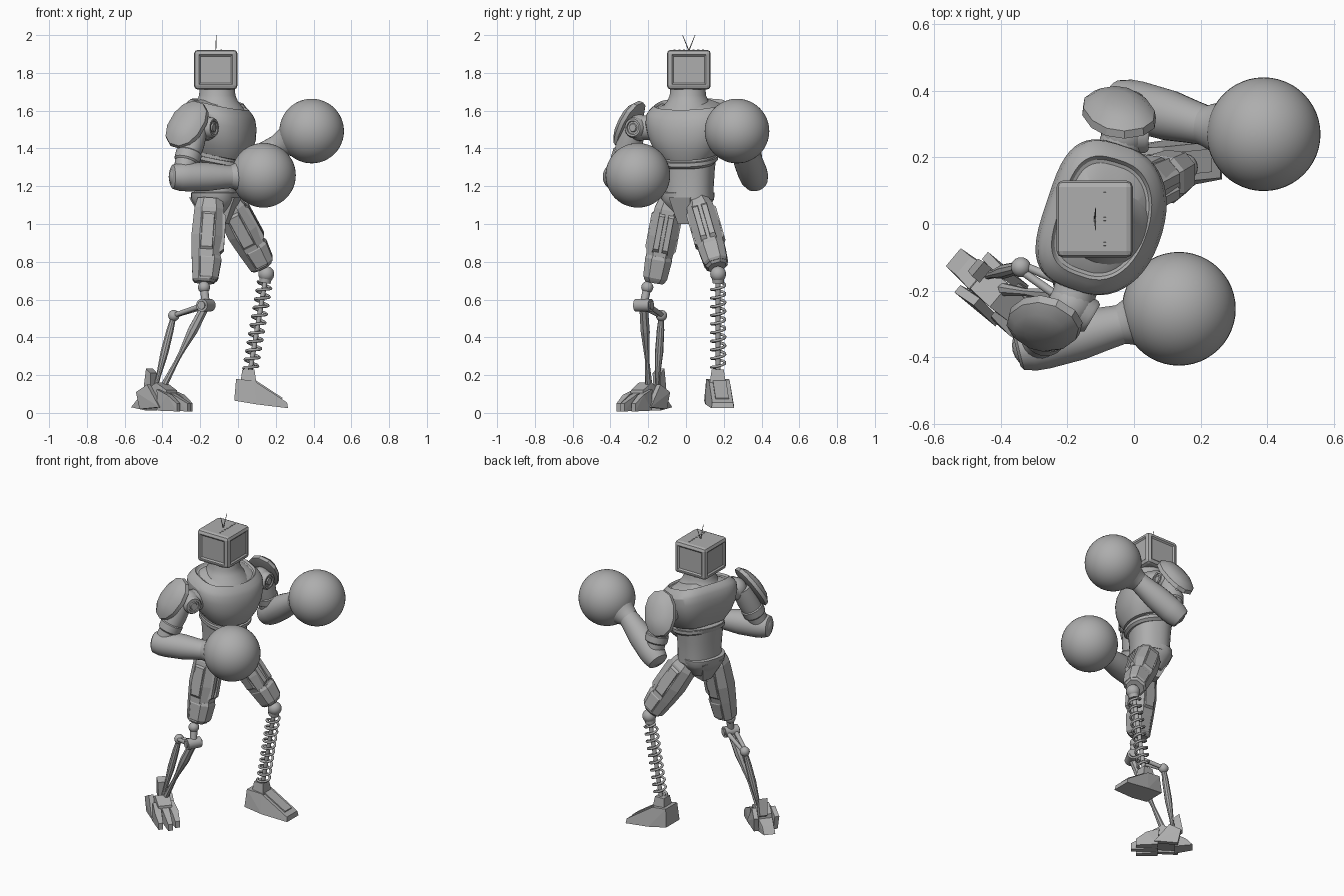
import bpy, bmesh, math
from mathutils import Vector as V

cube = bpy.data.objects.get("Cube")
if cube:
    bpy.data.objects.remove(cube)

grey = bpy.data.materials.new("plain grey")
grey.use_nodes = True
grey.diffuse_color = (.42, .42, .42, 1)
grey.node_tree.nodes["Principled BSDF"].inputs["Base Color"].default_value = (.42, .42, .42, 1)
FACING = V((math.cos(-.32), math.sin(-.32), 0))
UP = V((0, 0, 1))
RIGHT_SIDE = V((0, -1, 0))
FRONT = V((1, 0, 0))


def finish(name, bm, angle=35):
    bmesh.ops.recalc_face_normals(bm, faces=bm.faces)
    mesh = bpy.data.meshes.new(name)
    bm.to_mesh(mesh)
    bm.free()
    mesh.materials.append(grey)
    ob = bpy.data.objects.new(name, mesh)
    bpy.context.collection.objects.link(ob)
    if angle:
        bpy.ops.object.select_all(action='DESELECT')
        ob.select_set(True)
        bpy.context.view_layer.objects.active = ob
        bpy.ops.object.shade_smooth_by_angle(angle=math.radians(angle))
    return ob


def loft(name, sections, hint=FRONT, n=24, power=2, angle=35, tilt=0, back=None):
    """Skin rounded rings; each section is (centre, half depth, half width)."""
    d = (V(sections[-1][0]) - V(sections[0][0])).normalized()
    u = (hint - d * hint.dot(d)).normalized()
    v = d.cross(u)
    bm = bmesh.new()
    rings = []
    for p, a, b in sections:
        ring = []
        for i in range(n):
            t = math.tau * (i + .5) / n
            c, s = math.cos(t), math.sin(t)
            e = 2 / (back if back and c < 0 else power)
            c = math.copysign(abs(c) ** e, c)
            s = math.copysign(abs(s) ** e, s)
            ring.append(bm.verts.new(V(p) + u * a * c + v * b * s - d * tilt * a * c))
        rings.append(ring)
    for r, q in zip(rings, rings[1:]):
        for i in range(n):
            bm.faces.new((r[i], r[i - 1], q[i - 1], q[i]))
    bm.faces.new(rings[0])
    bm.faces.new(rings[-1])
    return finish(name, bm, angle)


def rod(name, p, q, r, s=None, n=16):
    s = s or r
    hint = FRONT if abs((V(q) - V(p)).normalized().x) < .9 else UP
    return loft(name, [(p, r, r), (q, s, s)], hint, n)


def ball(name, p, r, seg=24):
    bm = bmesh.new()
    bmesh.ops.create_uvsphere(bm, u_segments=seg, v_segments=seg // 2, radius=r)
    bmesh.ops.translate(bm, verts=bm.verts, vec=V(p))
    return finish(name, bm, 60)


def hull(name, pts):
    bm = bmesh.new()
    for p in pts:
        bm.verts.new(p)
    bmesh.ops.convex_hull(bm, input=bm.verts)
    return finish(name, bm, 0)


def plate(name, p, out, up, w, h, t, taper=.85):
    """Chamfered block standing on p, pointing along out."""
    out = V(out).normalized()
    up = V(up)
    up = (up - out * up.dot(out)).normalized()
    side = up.cross(out)
    return hull(name, [V(p) + out * t * k + (side * w * i + up * h * j) * (taper if k else 1) / 2
                       for k in (0, 1) for i in (-1, 1) for j in (-1, 1)])


def along(p, q, t):
    return V(p).lerp(V(q), t)


def stack(x, y, rows):
    return [((x + dx * FACING.x, y + dx * FACING.y, z), a, b) for z, dx, a, b in rows]


# Torso, belly and pelvis
loft("chest", stack(-.11, .02, [
    (1.36, .02, .11, .12), (1.365, .02, .135, .15), (1.42, .02, .162, .192), (1.48, .02, .178, .216),
    (1.54, .02, .18, .23), (1.585, .02, .172, .228), (1.605, .02, .162, .216), (1.622, .02, .148, .198),
    (1.634, .02, .136, .184), (1.622, .02, .128, .174), (1.62, .02, .12, .164), (1.645, .02, .09, .11)]),
    FACING, 48, 2.2, 28, tilt=.22, back=3.4)
loft("belly", stack(-.11, .015, [
    (1.13, 0, .115, .13), (1.2, 0, .115, .13), (1.28, 0, .12, .135), (1.38, 0, .128, .145)]),
    FACING, 32, 2.4)
loft("waist_rim", stack(-.11, .015, [(1.315, .008, .125, .138), (1.33, .008, .14, .154), (1.35, .008, .142, .154)]),
     FACING, 32, 2.4, tilt=.2)
loft("pelvis", stack(-.12, .01, [
    (1.04, 0, .06, .07), (1.1, 0, .105, .115), (1.13, 0, .12, .135), (1.165, 0, .122, .138), (1.17, 0, .112, .13)]),
    FACING, 24, 2.6)
hull("crotch", [V((-.12, .005, z)) + FACING * x + FACING.cross(UP) * y * s
                for z, x, y in ((1.14, .125, .06), (1.14, -.12, .08), (1.0, .065, .03), (1.0, -.05, .03))
                for s in (-1, 1)])
loft("neck", [((-.11, .01, z), r, r) for z, r in
              ((1.58, .16), (1.62, .135), (1.65, .11), (1.68, .097), (1.73, .092))], n=32)

# Boxy head with inset screen and sides, vent bumps and two aerials
HEAD = V((-.118, .015, 1.817))
bm = bmesh.new()
bmesh.ops.create_cube(bm, size=1)
bmesh.ops.scale(bm, verts=bm.verts, vec=(.23, .232, .21))
bmesh.ops.bevel(bm, geom=bm.edges[:], offset=.02, segments=2, profile=.5, affect='EDGES')
bm.normal_update()
big = [f for f in bm.faces if f.calc_area() > .02 and abs(f.normal.z) < .5]
bmesh.ops.inset_individual(bm, faces=big, thickness=.008, depth=0)
bmesh.ops.inset_individual(bm, faces=big, thickness=.012, depth=-.008)
bmesh.ops.translate(bm, verts=bm.verts, vec=HEAD)
finish("head", bm, 0)
for s in (-1, 1):
    rod("aerial", HEAD + V((0, 0, .1)), HEAD + V((.003, s * .033, .183)), .003, .0015, 6)
for k in range(-3, 4):
    plate("vent_bump", HEAD + V((.03, k * .025, .102)), UP, FRONT, .012, .008, .006)

# Arms: name, shoulder, pad centre, pad direction, elbow, wrist, glove
arms = (
    ("right", (-.19, -.245, 1.51), (-.273, -.305, 1.53), (-.35, -.78, .52),
     (-.295, -.365, 1.25), (-.03, -.3, 1.25), (.135, -.255, 1.258)),
    ("left", (-.03, .27, 1.51), (-.045, .34, 1.53), (0, .88, .47),
     (-.01, .358, 1.257), (.22, .295, 1.42), (.39, .27, 1.492)))
for side, sh, pad, out, el, wr, gl in arms:
    sh, pad, out, el, wr, gl = map(V, (sh, pad, out, el, wr, gl))
    ball(side + "_shoulder", sh, .07)
    facing = (FACING + V((0, sh.y, 0))).normalized()
    loft(side + "_shoulder_disc", [(sh + facing * x, r, r) for x, r in
         ((0, .056), (.065, .054), (.075, .047), (.075, .036), (.068, .034), (.068, .024), (.075, .02))], UP)
    rod(side + "_shoulder_link", along(sh, (-.11, .02, 1.5), .5), sh, .066)
    loft(side + "_shoulder_pad", [(pad + out.normalized() * x, a, b) for x, a, b in
         ((-.022, .13, .094), (-.018, .145, .106), (.006, .141, .102), (.03, .105, .076), (.044, .05, .036))],
         UP + FRONT * .3, 12, 2.2, 30)
    top = along(sh, pad, .35)
    loft(side + "_upper_arm", [(along(top, el, t), r, r) for t, r in
         ((0, .062), (.35, .068), (.65, .06), (1, .058))])
    loft(side + "_arm_band", [(along(top, el, t), r, r) for t, r in ((.5, .06), (.53, .07), (.68, .068), (.71, .06))])
    ball(side + "_elbow", el, .072)
    loft(side + "_forearm", [(along(el, wr, t), r, r) for t, r in
         ((-.22, .05), (-.19, .064), (-.05, .075), (.1, .078), (.5, .076), (.8, .065), (1, .059))], UP)
    loft(side + "_cuff", [(along(wr, gl, t), r, r) for t, r in
         ((-.1, .058), (0, .064), (.15, .075), (.35, .1), (.6, .125))], UP, 32)
    ball(side + "_glove", gl, .171, 48)

# Thighs: angular shells with raised panels
thighs = (("right", (-.148, -.085, 1.13), (-.18, -.168, .69)),
          ("left", (-.06, .065, 1.12), (.13, .165, .772)))
for side, hip, knee in thighs:
    d = (V(knee) - V(hip)).normalized()
    fwd = (FRONT - d * d.x).normalized()
    loft(side + "_thigh", [(along(hip, knee, t), a, b) for t, a, b in
         ((0, .07, .058), (.12, .084, .076), (.45, .09, .083), (.7, .08, .074), (.97, .066, .062), (1, .055, .05))],
         fwd, 8, 2.4, 0)
    loft(side + "_knee_guard", [(along(hip, knee, t) + fwd * .01, a, b) for t, a, b in
         ((.68, .072, .068), (.72, .078, .076), (.94, .067, .068), (.97, .058, .058))], fwd, 8, 2.6, 0)
    lateral = d.cross(fwd)
    for s in (-1, 1):
        plate(side + "_thigh_panel", along(hip, knee, .4) + lateral * s * .064, lateral * s, d, .075, .22, .018, .8)
        plate(side + "_thigh_plate", along(hip, knee, .4) + fwd * .07 + lateral * s * .025, fwd, d, .035, .22, .022, .8)

# Left lower leg: knee ball, spring round a rod, wedge foot
knee, ankle = V((.15, .17, .735)), V((.062, .17, .21))
ball("left_knee", knee, .042)
rod("left_knee_collar", knee, along(knee, ankle, .09), .036, .03)
rod("left_shin_rod", knee, ankle, .013)
axis = (ankle - knee).normalized()
u = axis.cross(RIGHT_SIDE).normalized()
w = axis.cross(u)
TURNS, STEP = 10, 14
curve = bpy.data.curves.new("left_spring", 'CURVE')
curve.dimensions = '3D'
curve.bevel_depth, curve.bevel_resolution = .0075, 1
spline = curve.splines.new('POLY')
spline.points.add(TURNS * STEP)
for i, pt in enumerate(spline.points):
    a = math.tau * i / STEP
    p = along(knee, ankle, .09 + .87 * i / (TURNS * STEP)) + (u * math.cos(a) + w * math.sin(a)) * .037
    pt.co = (*p, 1)
curve.materials.append(grey)
spring = bpy.data.objects.new("left_spring", curve)
bpy.context.collection.objects.link(spring)
bpy.ops.object.select_all(action='DESELECT')
spring.select_set(True)
bpy.context.view_layer.objects.active = spring
bpy.ops.object.convert(target='MESH')
plate("left_ankle", (.055, .168, .16), UP, FRONT, .085, .085, .07, .75)
hull("left_foot", [(x, .168 + x * .1 + s * y, z) for x, y, z in (
    (-.02, .07, .065), (-.01, .06, .18), (.085, .055, .17), (.26, .055, .055), (.265, .06, .025), (.1, .075, .045))
    for s in (-1, 1)])
hull("left_foot_top", [(x, .168 + x * .1 + s * .035, z) for x, z in
     ((.08, .16), (.09, .175), (.235, .08), (.23, .06)) for s in (-1, 1)])

# Right lower leg: linkage of joints and rods
knee, joint = V((-.18, -.205, .665)), V((-.17, -.225, .57))
hock, ankle = V((-.34, -.13, .515)), V((-.405, -.195, .12))
ball("right_knee", knee, .032)
rod("right_knee_link", knee, joint, .022)
across = (hock - joint).cross(UP).normalized()
rod("right_joint", joint - across * .045, joint + across * .045, .034)
for s in (-1, 1):
    rod("right_joint_cap", joint + across * s * .043, joint + across * s * .052, .022)
    rod("right_link", joint + across * s * .028, hock + across * s * .008, .014, .012)
ball("right_hock", hock, .03)
heel_pin = V((-.44, -.155, .12))
loft("right_rear_rod", [(along(hock, heel_pin, t), r, r) for t, r in
     ((0, .014), (.2, .02), (.5, .022), (.8, .013), (1, .012))], n=10)
loft("right_front_rod", [(along(joint, ankle, t), a, b) for t, a, b in
     ((0, .024, .024), (.3, .028, .026), (.55, .014, .016), (.65, .012, .012), (1, .02, .022))], n=8, angle=0)

# Right foot: blocky core, three toes, heel and spur
toe = V((.77, -.64, 0))
lat = UP.cross(toe)
base = V((-.405, -.215, 0))


def foot_block(name, rows):
    hull(name, [base + toe * x + lat * (y + s * h) + UP * z for x, y, h, z in rows for s in (-1, 1)])


foot_block("right_foot_core", [(-.09, 0, .045, .03), (-.08, 0, .04, .12), (.0, 0, .045, .16),
                               (.07, 0, .042, .12), (.08, 0, .045, .04)])
for k in (-1, 0, 1):
    reach = .19 - .03 * abs(k)
    foot_block("right_toe", [(.03, k * .05, .021, .012), (.02, k * .042, .022, .125), (.1, k * .052, .021, .095),
                             (reach, k * .052, .014, .05), (reach, k * .052, .014, .008)])
foot_block("right_heel", [(-.18, 0, .035, .03), (-.14, 0, .035, .07), (-.07, 0, .045, .1), (-.07, 0, .045, .012)])
foot_block("right_spur", [(-.12, .02, .024, .13), (-.1, .02, .028, .235), (-.07, .02, .028, .21), (-.07, .02, .024, .1)])
for s in (-1, 1):
    foot_block("right_foot_guard", [(-.09, s * .06, .014, .02), (-.11, s * .065, .014, .11),
                                    (-.04, s * .058, .014, .15), (.05, s * .065, .014, .03)])
